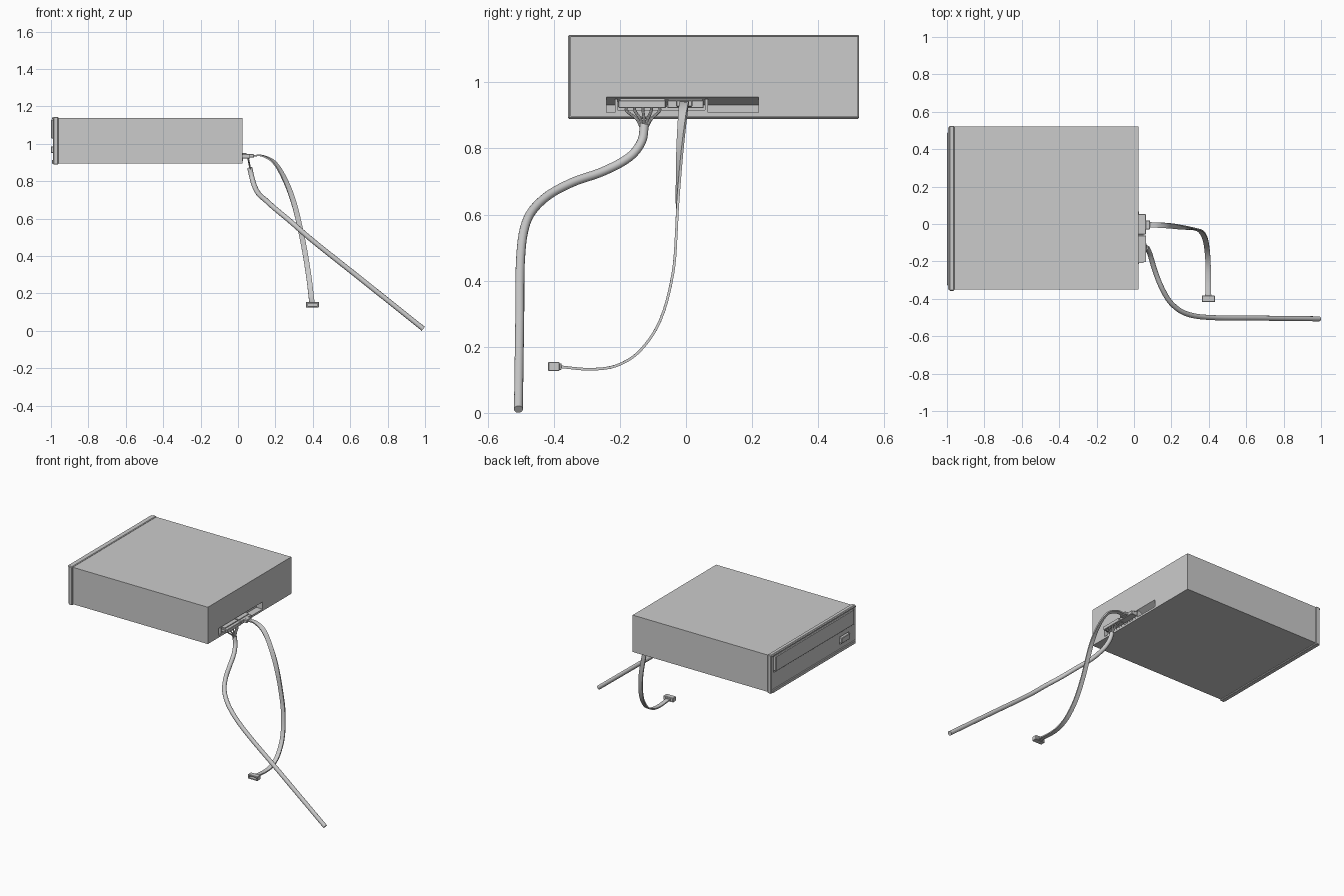
import bpy, bmesh, math
from mathutils import Vector, geometry

if "Cube" in bpy.data.objects:
    bpy.data.objects.remove(bpy.data.objects["Cube"])


def add_mesh(name, bm, smooth=False):
    bmesh.ops.recalc_face_normals(bm, faces=bm.faces)
    me = bpy.data.meshes.new(name)
    bm.to_mesh(me)
    bm.free()
    ob = bpy.data.objects.new(name, me)
    bpy.context.collection.objects.link(ob)
    bpy.ops.object.select_all(action='DESELECT')
    ob.select_set(True)
    bpy.context.view_layer.objects.active = ob
    if smooth:
        bpy.ops.object.shade_smooth_by_angle(angle=math.radians(40))
    return ob


def box(name, x, y, z, bevel=0.0):
    bm = bmesh.new()
    bmesh.ops.create_cube(bm, size=1)
    for v in bm.verts:
        v.co = Vector([(a + b) / 2 + c * (b - a) for (a, b), c in zip((x, y, z), v.co)])
    if bevel:
        bmesh.ops.bevel(bm, geom=bm.edges[:], offset=bevel, segments=1, affect='EDGES')
    return add_mesh(name, bm)


def prism_xz(name, profile, y0, y1):
    """Extrude an x-z outline along y."""
    bm = bmesh.new()
    f = bm.faces.new([bm.verts.new((px, y0, pz)) for px, pz in profile])
    r = bmesh.ops.extrude_face_region(bm, geom=[f])
    for v in r['geom']:
        if isinstance(v, bmesh.types.BMVert):
            v.co.y = y1
    return add_mesh(name, bm)


def cut(ob, cutter):
    m = ob.modifiers.new('cut', 'BOOLEAN')
    m.operation, m.object, m.solver = 'DIFFERENCE', cutter, 'EXACT'
    bpy.context.view_layer.objects.active = ob
    bpy.ops.object.modifier_apply(modifier='cut')
    bpy.data.objects.remove(cutter)


def smooth_path(pts, n):
    """Catmull-Rom style path through the points."""
    p = [Vector(q) for q in pts]
    tan = []
    for i in range(len(p)):
        a, b = p[max(i - 1, 0)], p[min(i + 1, len(p) - 1)]
        tan.append((b - a).normalized())
    out = []
    for i in range(len(p) - 1):
        d = (p[i + 1] - p[i]).length / 3
        out += geometry.interpolate_bezier(p[i], p[i] + tan[i] * d,
                                           p[i + 1] - tan[i + 1] * d, p[i + 1], n + 1)[:-1]
    return out + [p[-1]]


def sweep(name, pts, outline, n=6, side_at=None):
    """Sweep a cross-section along a path; side_at(t) steers its wide axis."""
    path = smooth_path(pts, n)
    bm = bmesh.new()
    rings, side = [], Vector((0, 1, 0))
    for i, c in enumerate(path):
        t = (path[min(i + 1, len(path) - 1)] - path[max(i - 1, 0)]).normalized()
        if side_at:
            side = side_at(i / (len(path) - 1))
        side = (side - t * side.dot(t)).normalized()
        up = t.cross(side)
        rings.append([bm.verts.new(c + side * u + up * v) for u, v in outline])
    k = len(outline)
    for a, b in zip(rings, rings[1:]):
        for j in range(k):
            bm.faces.new((a[j], a[(j + 1) % k], b[(j + 1) % k], b[j]))
    bm.faces.new(rings[0])
    bm.faces.new(rings[-1])
    return add_mesh(name, bm, True)


def circle(r, k):
    return [(r * math.cos(2 * math.pi * i / k), r * math.sin(2 * math.pi * i / k)) for i in range(k)]


# Drive case with a rear slot whose ceiling slopes down inward
case = box('drive_case', (-0.97, 0.025), (-0.35, 0.52), (0.896, 1.139))
cut(case, prism_xz('slot_cutter', [(0.05, 0.909), (0.05, 0.956), (0.025, 0.956),
                                   (-0.02, 0.932), (-0.02, 0.909)], -0.24, 0.22))

# Bezel, tray door, eject button and lower ridge on the -x end
bezel = box('bezel', (-0.988, -0.96), (-0.357, 0.524), (0.889, 1.144), 0.004)
cut(bezel, box('tray_gap_cutter', (-1.02, -0.981), (-0.335, 0.497), (1.022, 1.135)))
box('tray_door', (-1.0, -0.975), (-0.328, 0.49), (1.028, 1.129), 0.004)
cut(bezel, box('button_gap_cutter', (-1.02, -0.981), (-0.29, -0.19), (0.945, 0.992)))
box('eject_button', (-1.0, -0.975), (-0.284, -0.196), (0.95, 0.987), 0.003)
box('bezel_top_ridge', (-0.995, -0.98), (-0.35, 0.517), (1.134, 1.142))
box('bezel_lower_ridge', (-0.995, -0.98), (-0.35, 0.517), (0.893, 0.915), 0.003)

# Sockets inside the slot
box('socket_shelf', (-0.02, 0.026), (-0.215, 0.066), (0.909, 0.917))
for y in (-0.215, 0.058):
    box('socket_side_wall', (-0.02, 0.027), (y, y + 0.008), (0.909, 0.95))

# Power plug
box('power_plug', (0.0, 0.065), (-0.204, -0.061), (0.922, 0.945), 0.002)
box('power_plug_lip', (0.01, 0.045), (-0.2, -0.064), (0.945, 0.951))
for y in (-0.208, -0.061):
    box('power_plug_tab', (0.02, 0.05), (y, y + 0.004), (0.926, 0.941))

# Data plug at the drive
box('data_plug', (0.0, 0.063), (-0.056, 0.053), (0.922, 0.945), 0.002)
box('data_plug_lip', (0.01, 0.045), (-0.054, 0.05), (0.945, 0.95))
box('data_plug_neck', (0.06, 0.085), (-0.03, 0.02), (0.926, 0.946), 0.003)

# Flat data cable that twists a quarter turn
def twist(t):
    a = math.pi / 2 * min(1, t / 0.42)
    return Vector((math.sin(a), math.cos(a), 0))


w, h = 0.014, 0.004
sweep('data_cable',
      [(0.075, -0.004, 0.936), (0.13, -0.006, 0.936), (0.195, -0.01, 0.9), (0.255, -0.018, 0.8),
       (0.3, -0.024, 0.68), (0.332, -0.029, 0.55), (0.358, -0.04, 0.42), (0.38, -0.078, 0.28),
       (0.391, -0.14, 0.187), (0.396, -0.21, 0.143), (0.397, -0.29, 0.132), (0.397, -0.385, 0.14)],
      [(-w, -h), (w, -h), (w, h), (-w, h)], 5, twist)

# Free data plug with an open mouth
plug = box('free_data_plug', (0.363, 0.433), (-0.417, -0.383), (0.126, 0.154), 0.002)
cut(plug, box('mouth_cutter', (0.371, 0.425), (-0.43, -0.395), (0.134, 0.146)))
box('free_plug_neck', (0.38, 0.415), (-0.386, -0.376), (0.13, 0.15), 0.002)

# Thin wires fanning from the power plug into the sleeve
for i in range(5):
    k = i - 2
    y = -0.13 + 0.025 * k
    sweep('power_wire', [(0.054, y, 0.926), (0.056, y, 0.914),
                         (0.061, -0.127 + 0.011 * k, 0.889), (0.066, -0.127 + 0.004 * k, 0.862)],
          circle(0.0045, 8), 4)

# Round power cable
sweep('power_cable',
      [(0.063, -0.126, 0.872), (0.074, -0.134, 0.822), (0.088, -0.17, 0.775), (0.112, -0.25, 0.731),
       (0.15, -0.345, 0.697), (0.2, -0.425, 0.652), (0.275, -0.478, 0.59), (0.39, -0.499, 0.49),
       (0.65, -0.503, 0.283), (0.991, -0.507, 0.011)],
      circle(0.0135, 16), 6)
